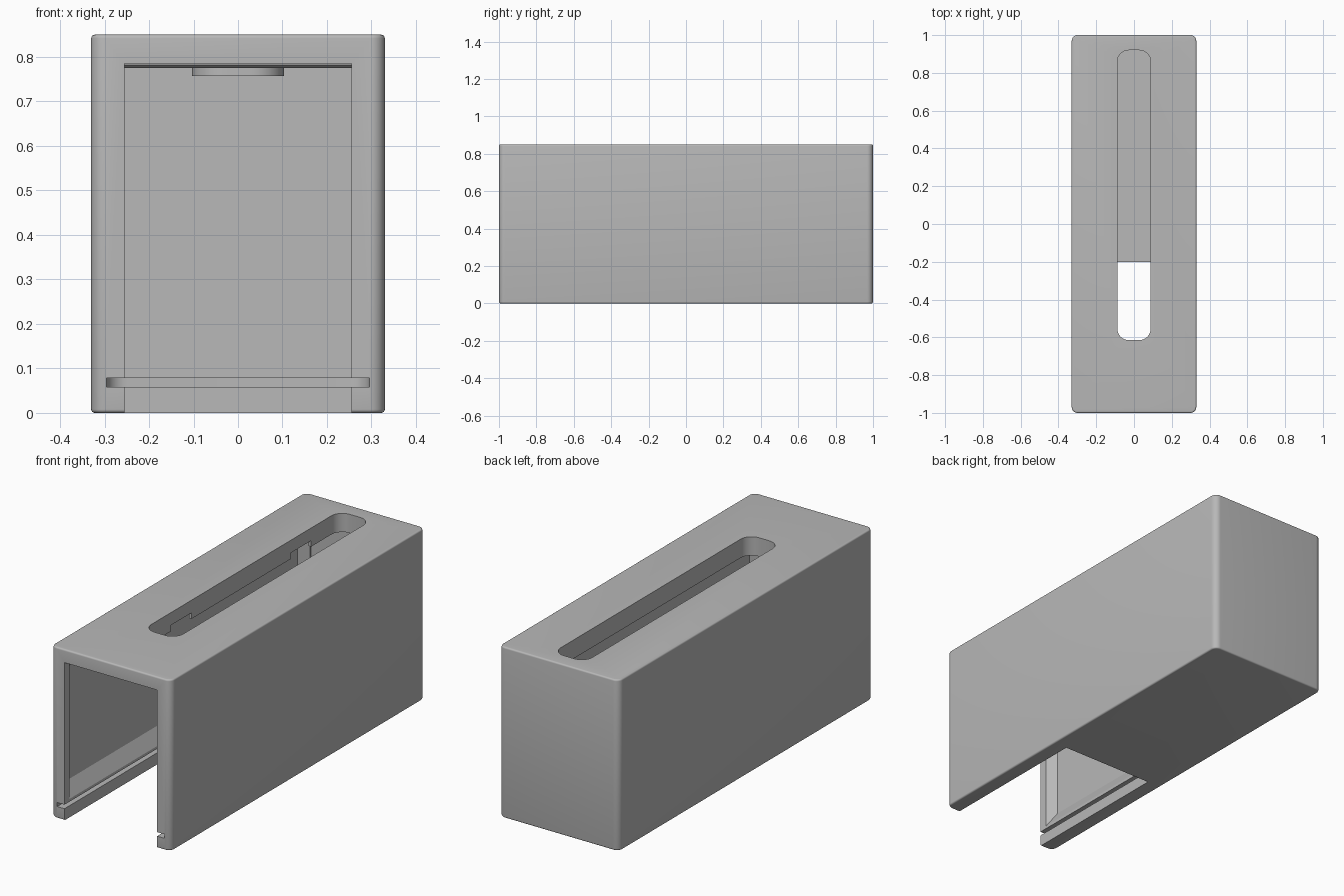
import bpy
import bmesh

cube = bpy.data.objects.get("Cube")
if cube:
    bpy.data.objects.remove(cube, do_unlink=True)

grey = bpy.data.materials.new("plain grey")
grey.use_nodes = True
COLOR = (0.48, 0.48, 0.48, 1)
grey.diffuse_color = COLOR
grey.node_tree.nodes["Principled BSDF"].inputs["Base Color"].default_value = COLOR


def finish(name, bm):
    """Turn a bmesh into a named, coloured object."""
    bmesh.ops.recalc_face_normals(bm, faces=bm.faces)
    mesh = bpy.data.meshes.new(name)
    bm.to_mesh(mesh)
    bm.free()
    mesh.materials.append(grey)
    obj = bpy.data.objects.new(name, mesh)
    bpy.context.collection.objects.link(obj)
    return obj


def box(name, x, y, z, radius=0, rim=0):
    """Box from ranges, with rounded upright corners and soft top and bottom rims."""
    bm = bmesh.new()
    bmesh.ops.create_cube(bm, size=1)
    for v in bm.verts:
        v.co = [r[0] if c < 0 else r[1] for c, r in zip(v.co, (x, y, z))]
    if radius:
        upright = [e for e in bm.edges if abs(e.verts[0].co.z - e.verts[1].co.z) > 1e-5]
        bmesh.ops.bevel(bm, geom=upright, offset=radius, segments=8, profile=0.5, affect='EDGES')
    if rim:
        flat = [e for e in bm.edges if abs(e.verts[0].co.z - e.verts[1].co.z) < 1e-5]
        bmesh.ops.bevel(bm, geom=flat, offset=rim, segments=4, profile=0.5, affect='EDGES')
    return finish(name, bm)


def loft(name, ring_a, ring_b):
    """Solid between two four-point rings."""
    bm = bmesh.new()
    a = [bm.verts.new(p) for p in ring_a]
    b = [bm.verts.new(p) for p in ring_b]
    bm.faces.new(a)
    bm.faces.new(b)
    for i in range(4):
        j = (i + 1) % 4
        bm.faces.new((a[i], a[j], b[j], b[i]))
    return finish(name, bm)


def cut(obj, cutters):
    """Subtract the cutters and bake the result."""
    for c in cutters:
        mod = obj.modifiers.new(c.name, 'BOOLEAN')
        mod.operation = 'DIFFERENCE'
        mod.solver = 'EXACT'
        mod.object = c
    deps = bpy.context.evaluated_depsgraph_get()
    mesh = bpy.data.meshes.new_from_object(obj.evaluated_get(deps))
    obj.modifiers.clear()
    obj.data = mesh


WALL = 0.255    # half width of the front opening
DEEP = 0.295    # half width of the pockets and lid groove
LIP = -0.96     # rear of the front lip
BACK = 0.94     # inner back wall
CEILING = 0.775

# Outer parts
housing = box("housing", (-0.33, 0.33), (-1, 1), (0, 0.85), radius=0.032, rim=0.008)
slot_rim = box("slot_rim", (-0.103, 0.103), (-0.63, 0.935), (0.757, 0.80), radius=0.075)

# Main hollow, bottom opening and lid groove
cavity = box("cavity_cutter", (-WALL, WALL), (-0.98, BACK), (0.068, CEILING))
bottom = box("bottom_cutter", (-WALL, WALL), (-1.1, -0.2), (-0.1, 0.07))
groove = box("groove_cutter", (-DEEP, DEEP), (-1.1, 0.95), (0.058, 0.078), radius=0.045)


def opening_ring(y, top):
    return [(-WALL, y, 0.07), (WALL, y, 0.07), (WALL, y, top), (-WALL, y, top)]


# Front opening with a slightly sloped upper lip
opening = loft("opening_cutter", opening_ring(-1.1, 0.785), opening_ring(-0.94, 0.785))
lip_slope = loft("lip_slope_cutter", opening_ring(-0.945, 0.785), opening_ring(-0.92, 0.77))


# Side pockets with sloped borders
def pocket_ring(x, y0, y1, z0, z1):
    return [(x, y0, z0), (x, y1, z0), (x, y1, z1), (x, y0, z1)]


pockets = []
for side, label in ((1, "left"), (-1, "right")):
    pockets.append(loft(label + "_pocket_cutter",
                        pocket_ring(side * (WALL - 0.001), LIP, BACK - 0.01, 0.09, CEILING - 0.01),
                        pocket_ring(side * DEEP, LIP + 0.04, BACK - 0.05, 0.16, CEILING - 0.05)))

# Slot through the top, with two notches along one edge
slot = box("slot_cutter", (-0.088, 0.088), (-0.615, 0.92), (0.7, 0.9), radius=0.06)
notches = [box("notch_cutter", (-0.12, -0.08), (y, y + 0.16), (0.74, 0.787)) for y in (-0.40, 0.54)]

cut(housing, [cavity, bottom, groove, opening, lip_slope] + pockets + [slot] + notches)
cut(slot_rim, [slot] + notches)

for c in [cavity, bottom, groove, opening, lip_slope, slot] + pockets + notches:
    bpy.data.objects.remove(c, do_unlink=True)

# Smooth rounded corners, crisp edges elsewhere
bpy.ops.object.select_all(action='DESELECT')
for obj in (housing, slot_rim):
    obj.select_set(True)
bpy.context.view_layer.objects.active = housing
bpy.ops.object.shade_smooth_by_angle()
